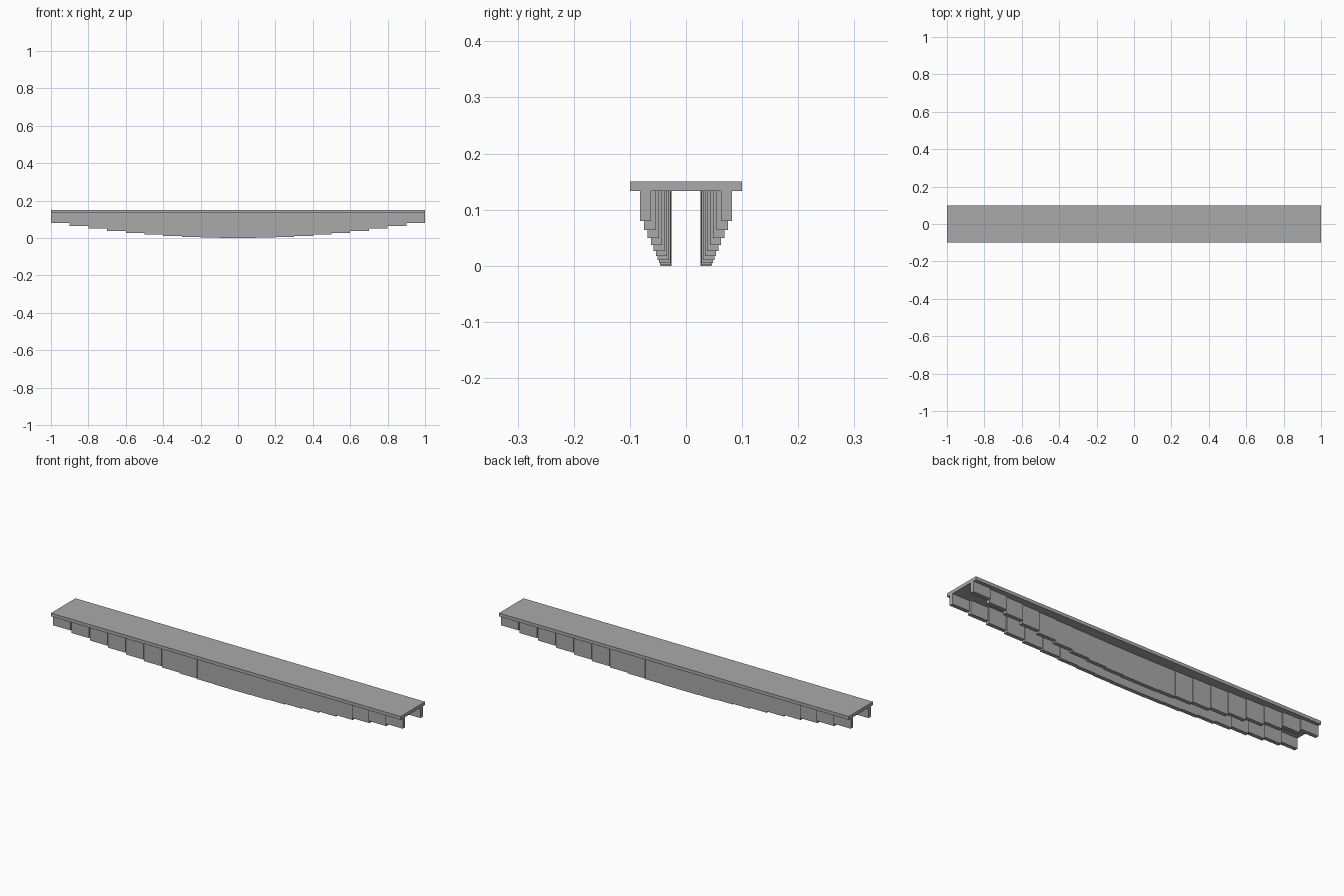
import bpy
import bmesh
from mathutils import Matrix, Vector

if "Cube" in bpy.data.objects:
    bpy.data.objects.remove(bpy.data.objects["Cube"], do_unlink=True)

COLOUR = (0.40, 0.40, 0.40, 1.0)
concrete = bpy.data.materials.new("concrete_grey")
concrete.use_nodes = True
concrete.diffuse_color = COLOUR
concrete.node_tree.nodes["Principled BSDF"].inputs["Base Color"].default_value = COLOUR

DECK_BOTTOM, DECK_TOP = 0.133, 0.15
SEGMENTS = 20
GIRDER_WIDTH = 0.02


def add_box(bm, low, high):
    low, high = Vector(low), Vector(high)
    place = Matrix.Translation((low + high) / 2) @ Matrix.Diagonal((*(high - low), 1))
    bmesh.ops.create_cube(bm, size=1, matrix=place)


def make_object(name, boxes):
    bm = bmesh.new()
    for low, high in boxes:
        add_box(bm, low, high)
    mesh = bpy.data.meshes.new(name)
    bm.to_mesh(mesh)
    bm.free()
    mesh.materials.append(concrete)
    obj = bpy.data.objects.new(name, mesh)
    bpy.context.collection.objects.link(obj)


def girder_boxes(side):
    """Stepped segments that bow inward and deepen toward midspan."""
    length = 2 / SEGMENTS
    first, last = length / 2, 1 - length / 2
    for i in range(SEGMENTS):
        x = -1 + length * (i + 0.5)
        rise = (x * x - first ** 2) / (last ** 2 - first ** 2)
        inner = 0.0255 + 0.0365 * rise
        ys = sorted((side * inner, side * (inner + GIRDER_WIDTH)))
        yield ((x - length / 2, ys[0], 0.08 * rise),
               (x + length / 2, ys[1], DECK_BOTTOM))


# Flat roadway slab
make_object("deck", [((-1, -0.1, DECK_BOTTOM), (1, 0.1, DECK_TOP))])

# Mirrored supporting girders
for name, side in (("front_girder", -1), ("back_girder", 1)):
    make_object(name, girder_boxes(side))
